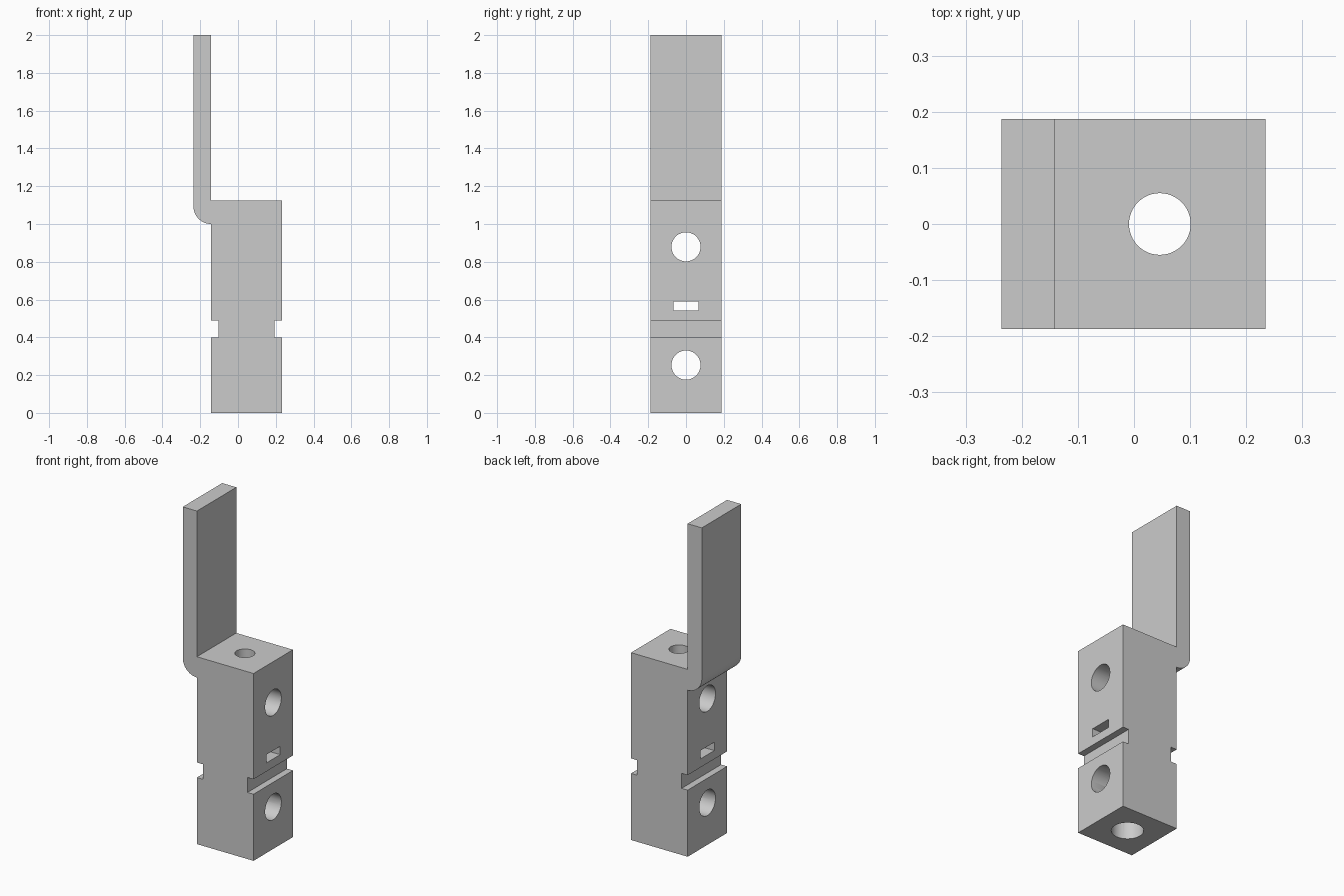
import bpy, bmesh, math
from mathutils import Vector

cube = bpy.data.objects.get("Cube")
if cube:
    bpy.data.objects.remove(cube, do_unlink=True)

metal = bpy.data.materials.new("grey metal")
metal.use_nodes = True
colour = (0.6, 0.6, 0.6, 1)
metal.diffuse_color = colour
metal.node_tree.nodes["Principled BSDF"].inputs["Base Color"].default_value = colour

HALF = 0.187              # half depth of block and tab
LEFT, RIGHT = -0.142, 0.234
OUTER, BEND = -0.236, 0.094
MID = (LEFT + RIGHT) / 2  # axis of the block


def add_object(name, bm):
    bmesh.ops.recalc_face_normals(bm, faces=bm.faces)
    mesh = bpy.data.meshes.new(name)
    bm.to_mesh(mesh)
    bm.free()
    mesh.materials.append(metal)
    obj = bpy.data.objects.new(name, mesh)
    bpy.context.collection.objects.link(obj)
    return obj


# Block with side grooves and upright bent tab, as one extruded profile
profile = [(LEFT, 0), (RIGHT, 0), (RIGHT, 0.4), (RIGHT - 0.04, 0.4),
           (RIGHT - 0.04, 0.49), (RIGHT, 0.49), (RIGHT, 1.125),
           (LEFT, 1.125), (LEFT, 2), (OUTER, 2)]
for i in range(13):
    a = math.pi + math.pi / 2 * i / 12
    profile.append((LEFT + BEND * math.cos(a), 1.0 + BEND + BEND * math.sin(a)))
profile += [(LEFT, 0.49), (LEFT + 0.04, 0.49), (LEFT + 0.04, 0.4), (LEFT, 0.4)]

bm = bmesh.new()
face = bm.faces.new([bm.verts.new((x, -HALF, z)) for x, z in profile])
side = bmesh.ops.extrude_face_region(bm, geom=[face])["geom"]
bmesh.ops.translate(bm, vec=(0, 2 * HALF, 0),
                    verts=[v for v in side if isinstance(v, bmesh.types.BMVert)])
body = add_object("terminal_block", bm)


def bore(name, radius, start, end):
    """Round cutter between two points."""
    start, end = Vector(start), Vector(end)
    bm = bmesh.new()
    bmesh.ops.create_cone(bm, cap_ends=True, segments=48, radius1=radius,
                          radius2=radius, depth=(end - start).length)
    bm.transform((end - start).to_track_quat("Z", "Y").to_matrix().to_4x4())
    bmesh.ops.translate(bm, vec=(start + end) / 2, verts=bm.verts)
    return add_object(name, bm)


# Cross holes, wire bore from below, narrow bore from the top, sight slot
cutters = [bore("cross_hole_cutter", 0.077, (-0.5, 0, z), (0.5, 0, z))
           for z in (0.253, 0.879)]
cutters.append(bore("wire_bore_cutter", 0.087, (MID, 0, -0.1), (MID, 0, 0.58)))
cutters.append(bore("top_bore_cutter", 0.055, (MID, 0, 0.5), (MID, 0, 1.3)))
bm = bmesh.new()
bmesh.ops.create_cube(bm, size=1)
bmesh.ops.scale(bm, vec=(1, 0.132, 0.05), verts=bm.verts)
bmesh.ops.translate(bm, vec=(0, 0, 0.566), verts=bm.verts)
cutters.append(add_object("sight_slot_cutter", bm))

bpy.context.view_layer.objects.active = body
body.select_set(True)
for cutter in cutters:
    cutter.hide_render = True
    mod = body.modifiers.new(cutter.name, "BOOLEAN")
    mod.operation, mod.solver, mod.object = "DIFFERENCE", "EXACT", cutter
    bpy.ops.object.modifier_apply(modifier=mod.name)
    bpy.data.objects.remove(cutter, do_unlink=True)

bpy.ops.object.shade_smooth_by_angle(angle=math.radians(30))
